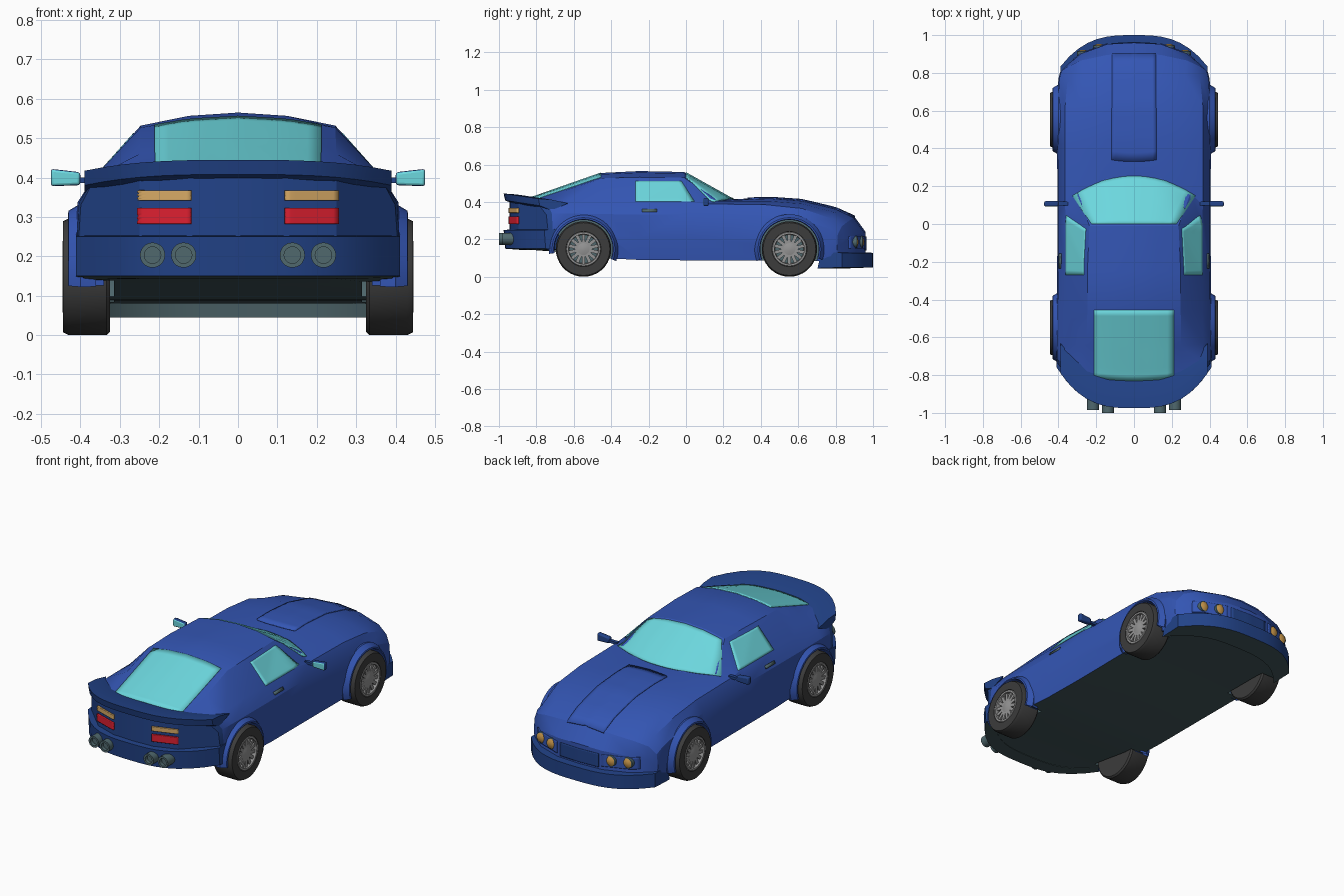
import bpy, bmesh, math
from mathutils import Vector, Matrix
from mathutils.bvhtree import BVHTree

if "Cube" in bpy.data.objects:
    bpy.data.objects.remove(bpy.data.objects["Cube"])


def material(name, rgb):
    m = bpy.data.materials.new(name)
    m.diffuse_color = (*rgb, 1)
    m.use_nodes = True
    m.node_tree.nodes["Principled BSDF"].inputs["Base Color"].default_value = m.diffuse_color
    return m


BLUE = material("blue paint", (0.034, 0.093, 0.46))
NAVY = material("navy trim", (0.016, 0.056, 0.25))
GLASS = material("cyan glass", (0.15, 0.68, 0.73))
RED = material("red lamp", (0.72, 0.014, 0.03))
AMBER = material("amber lamp", (0.68, 0.40, 0.13))
LENS = material("orange lens", (0.60, 0.32, 0.07))
TYRE = material("black rubber", (0.045, 0.045, 0.045))
RIM = material("grey alloy", (0.30, 0.30, 0.30))
FLOOR = material("dark underside", (0.055, 0.095, 0.105))
STEEL = material("slate steel", (0.08, 0.14, 0.155))


def make(name, bm, *mats, angle=30, recalc=True):
    if recalc:
        bmesh.ops.recalc_face_normals(bm, faces=bm.faces)
    me = bpy.data.meshes.new(name)
    bm.to_mesh(me)
    bm.free()
    ob = bpy.data.objects.new(name, me)
    bpy.context.collection.objects.link(ob)
    for m in mats:
        me.materials.append(m)
    bpy.ops.object.select_all(action='DESELECT')
    ob.select_set(True)
    bpy.context.view_layer.objects.active = ob
    if angle:
        bpy.ops.object.shade_smooth_by_angle(angle=math.radians(angle))
    return ob


def skin(bm, rings, close=True):
    """Join successive rings of vertices with quads."""
    n = len(rings[0])
    for a, b in zip(rings, rings[1:]):
        for i in range(n if close else n - 1):
            j = (i + 1) % n
            bm.faces.new((a[i], a[j], b[j], b[i]))


def lathe(name, profile, centre, axis, mat, seg=32, start=0, sweep=360):
    """Revolve (radius, distance along axis) points round x or y."""
    bm = bmesh.new()
    rings = []
    for k in range(seg + (sweep < 360)):
        t = math.radians(start + sweep * k / seg)
        c, s = math.cos(t), math.sin(t)
        rings.append([bm.verts.new(Vector(centre) + (Vector((d, r * c, r * s)) if axis == 'x'
                                                     else Vector((r * c, d, r * s))))
                      for r, d in profile])
    if sweep == 360:
        rings.append(rings[0])
    skin(bm, rings, close=False)
    if sweep == 360:
        bmesh.ops.remove_doubles(bm, verts=bm.verts, dist=1e-5)
    return make(name, bm, mat)


def bow_strip(name, end, y0, bow, half, profile, drop=0, under=1):
    """Sweep a (depth, z) profile along a curved bumper line; low hidden faces go dark."""
    bm = bmesh.new()
    rings = []
    for k in range(17):
        x = half * (k / 8 - 1)
        t = (abs(x) / 0.4) ** 3
        rings.append([bm.verts.new((x, end * (y0 - bow * t - d), z - drop * t)) for d, z in profile])
    skin(bm, rings)
    bm.faces.new(rings[0])
    bm.faces.new(rings[-1])
    bmesh.ops.recalc_face_normals(bm, faces=bm.faces)
    for f in bm.faces:
        if f.normal.z < -.7 or f.normal.y * end < -.4:
            f.material_index = under
    return make(name, bm, NAVY, FLOOR)


# Body shell: sections along y = (y, bow, floor z, half width, belt x, z, rail x, z, top z)
SECTIONS = [
    (-.945, -.2, .15, .405, .37, .385, .25, .395, .40),
    (-.82, -.1, .143, .41, .37, .395, .25, .41, .425),
    (-.65, -.02, .13, .413, .367, .40, .25, .46, .485),
    (-.45, 0, .10, .41, .362, .405, .247, .527, .555),
    (-.25, 0, .09, .407, .36, .405, .247, .532, .565),
    (-.01, 0, .088, .405, .36, .405, .236, .53, .56),
    (.25, .2, .088, .405, .365, .39, .30, .405, .415),
    (.45, .03, .088, .407, .365, .385, .28, .405, .422),
    (.62, 0, .087, .41, .365, .365, .28, .39, .41),
    (.80, .03, .08, .40, .35, .31, .27, .345, .367),
    (.90, .10, .08, .39, .35, .27, .28, .295, .322),
    (.96, .17, .07, .38, .35, .20, .28, .222, .24)]
bm = bmesh.new()
rings = []
for y, bow, zb, w, bx, bz, rx, rz, top in SECTIONS:
    h = bz - zb
    half = [(0, zb), (rx / 2, zb), (rx, zb), (w - .015, zb), (w, zb + .38 * h), (w - .006, zb + .77 * h),
            (bx, bz), (rx, rz), (rx / 2, rz + .75 * (top - rz)), (0, top)]
    ring = half + [(-x, z) for x, z in half[-2:0:-1]]
    rings.append([bm.verts.new((x, y - bow * (abs(x) / .4) ** 3, z)) for x, z in ring])
skin(bm, rings)
for r in (rings[0], rings[-1]):
    for cap in ((0, 1, 8, 9), (1, 2, 7, 8), (2, 3, 4, 5, 6, 7)):
        bm.faces.new([r[i] for i in cap])
        bm.faces.new([r[-i % 18] for i in cap])
bmesh.ops.recalc_face_normals(bm, faces=bm.faces)
tree = BVHTree.FromBMesh(bm)
body = make("body_shell", bm, BLUE, FLOOR, STEEL, NAVY, angle=0)

# Wheel wells cut from the shell
AXLES = [(s, y) for s in (1, -1) for y in (-.548, .553)]
for s, y in AXLES:
    bm = bmesh.new()
    bmesh.ops.create_cone(bm, cap_ends=True, segments=36, radius1=.158, radius2=.158, depth=.2,
                          matrix=Matrix.Translation((s * .415, y, .148)) @ Matrix.Rotation(math.pi / 2, 4, 'Y'))
    cutter = make("well_cutter", bm, angle=0)
    cutter.hide_render = True
    mod = body.modifiers.new("well", 'BOOLEAN')
    mod.operation, mod.solver, mod.object = 'DIFFERENCE', 'EXACT', cutter
    bpy.context.view_layer.objects.active = body
    bpy.ops.object.modifier_apply(modifier=mod.name)
    bpy.data.objects.remove(cutter)
# Dark floor, steel wells, navy tail
for p in body.data.polygons:
    c, n = p.center, p.normal
    near = min(math.hypot(c.y - y, c.z - .148) for _, y in AXLES) < .165
    if n.z < -.7 and c.z < .17:
        p.material_index = 1
    elif near and (abs(c.x) < .33 or abs(n.x) < .3):
        p.material_index = 2
    else:
        p.material_index = 3 if c.y - .15 * (abs(c.x) / .4) ** 3 < -.868 else 0
bpy.ops.object.select_all(action='DESELECT')
body.select_set(True)
bpy.context.view_layer.objects.active = body
bpy.ops.object.shade_smooth_by_angle(angle=math.radians(25))


def hit(p, d):
    """Project a point along d onto the body shell."""
    loc, nor, _, _ = tree.ray_cast(p - 2 * d, d)
    return (loc, nor) if loc else (p, -d)


def patch(name, mat, d, corners, bulge=(0, 0), lift=.004, n=12):
    """Thin plate moulded on the shell; corners lie in the plane across d."""
    d = Vector(d)
    bm = bmesh.new()
    (a, b, c, e) = [Vector(q) for q in corners]
    rows = []
    for j in range(n + 1):
        row = []
        for i in range(n + 1):
            u, v = i / n, j / n
            q = (a * (1 - u) + b * u) * (1 - v) + (e * (1 - u) + c * u) * v
            q.y += (1 - (2 * u - 1) ** 2) * (bulge[0] * (1 - v) + bulge[1] * v)
            p = Vector((0, *q)) if d.x else Vector((q.x, 0, q.y)) if d.y else Vector((*q, 0))
            loc, nor = hit(p, d)
            row.append(bm.verts.new(loc + nor * lift))
        rows.append(row)
    skin(bm, rows, close=False)
    bm.normal_update()
    flip = [f for f in bm.faces if f.normal.dot(d) > 0]
    bmesh.ops.reverse_faces(bm, faces=flip)
    ob = make(name, bm, mat, recalc=False)
    mod = ob.modifiers.new("thickness", 'SOLIDIFY')
    mod.thickness, mod.offset = lift + .002, -1
    return ob


def box(lo, hi):
    return [(lo[0], lo[1]), (hi[0], lo[1]), (hi[0], hi[1]), (lo[0], hi[1])]


# Glass, hood bulge and nose panel
patch("windscreen", GLASS, (0, 0, -1), [(-.225, 0), (.225, 0), (.325, .15), (-.325, .15)], (0, .105))
patch("rear_window", GLASS, (0, 0, -1), [(-.21, -.815), (.21, -.815), (.212, -.455), (-.212, -.455)], (-.015, 0))
patch("hood_bulge", BLUE, (0, 0, -1), [(-.12, .34), (.12, .34), (.115, .9), (-.115, .9)], (-.01, 0), lift=.006)
patch("nose_panel", NAVY, (0, -1, 0), box((-.12, .14), (.12, .215)))

# Bumpers and tail spoiler
bow_strip("front_bumper", 1, 1.0, .18, .39, [(0, .05), (0, .128), (.11, .132), (.13, .045)])
bow_strip("rear_bumper", -1, .975, .2, .411, [(0, .25), (.008, .15), (.1, .143), (.07, .255)])
bow_strip("tail_spoiler", -1, .975, .2, .39, [(0, .445), (.008, .408), (.07, .383), (.16, .42), (.07, .44)],
          drop=.03, under=0)

for s in (1, -1):
    # Side glass and door handles
    patch("side_window", GLASS, (-s, 0, 0), [(-.27, .402), (.045, .402), (-.025, .512), (-.27, .512)], lift=.0015)
    patch("door_handle", STEEL, (-s, 0, 0), box((-.235, .345), (-.155, .36)), n=2, lift=.006)
    # Tail lamps
    x0, x1 = sorted((s * .12, s * .25))
    patch("tail_lamp", RED, (0, 1, 0), box((x0, .282), (x1, .323)), lift=.009)
    patch("rear_indicator", AMBER, (0, 1, 0), box((x0, .342), (x1, .367)), lift=.009)
    # Headlamps on a raised panel
    x0, x1 = sorted((s * .14, s * .32))
    patch("headlamp_panel", BLUE, (0, -1, 0), box((x0, .15), (x1, .215)), lift=.005)
    for x in (.185, .27):
        p = hit(Vector((s * x, 0, .186)), Vector((0, -1, 0)))[0]
        lathe("headlamp_ring", [(.031, -.03), (.031, .008), (.027, .010), (.026, .004)], p, 'y', STEEL, 16)
        lathe("headlamp_lens", [(.027, -.02), (.027, .009), (.015, .015), (0, .017)], p, 'y', LENS, 16)
    # Twin exhaust tips
    for x, end in ((.138, -1.0), (.217, -.985)):
        c = (s * x, 0, .203)
        lathe("exhaust_tip", [(.032, -.90), (.032, end), (.021, end), (.021, end + .02), (0, end + .02)],
              c, 'y', STEEL, 20)
    # Door mirrors: glass on the rearward face
    bm = bmesh.new()
    bmesh.ops.create_cube(bm, size=1, matrix=Matrix.Translation((s * .438, .107, .40))
                          @ Matrix.Diagonal((.075, .028, .044, 1)))
    for v in bm.verts:
        if abs(v.co.x) < .43:
            v.co.z = .397 + (v.co.z - .40) * .75
    bm.normal_update()
    for f in bm.faces:
        f.material_index = 1 if f.normal.y < -.9 else 0
    ob = make("door_mirror", bm, NAVY, GLASS)
    mod = ob.modifiers.new("round", 'BEVEL')
    mod.width, mod.segments = .007, 2
    bm = bmesh.new()
    bmesh.ops.create_cube(bm, size=1, matrix=Matrix.Translation((s * .38, .108, .393))
                          @ Matrix.Diagonal((.06, .02, .014, 1)))
    make("mirror_stem", bm, NAVY)

# Wheels, hubs, spokes and arch lips
for s, y in AXLES:
    c = (0, y, .148)
    lathe("tyre", [(r, s * x) for r, x in ((0, .325), (.14, .325), (.148, .334), (.148, .43), (.141, .445),
                                           (.094, .445), (.088, .43))], c, 'x', TYRE, 36)
    lathe("wheel_rim", [(r, s * x) for r, x in ((.094, .44), (.09, .446), (.08, .446), (.076, .41))], c, 'x', RIM, 36)
    lathe("wheel_dish", [(.08, s * .415), (0, s * .415)], c, 'x', STEEL, 24)
    lathe("wheel_hub", [(r, s * x) for r, x in ((.040, .412), (.036, .436), (.012, .442), (0, .442))], c, 'x', RIM, 20)
    bm = bmesh.new()
    for k in range(14):
        m = (Matrix.Translation((s * .427, y, .148)) @ Matrix.Rotation(k * math.tau / 14, 4, 'X')
             @ Matrix.Translation((0, 0, .053)) @ Matrix.Diagonal((.02, .018, .056, 1)))
        bmesh.ops.create_cube(bm, size=1, matrix=m)
    make("wheel_spokes", bm, RIM)
    lip = [(.156, .34), (.156, .425), (.160, .432), (.168, .430), (.186, .40), (.18, .36)]
    lathe("arch_lip", [(r, s * x) for r, x in lip], c, 'x', BLUE, 28, -18 if y > 0 else -20, 218 if y > 0 else 208)
